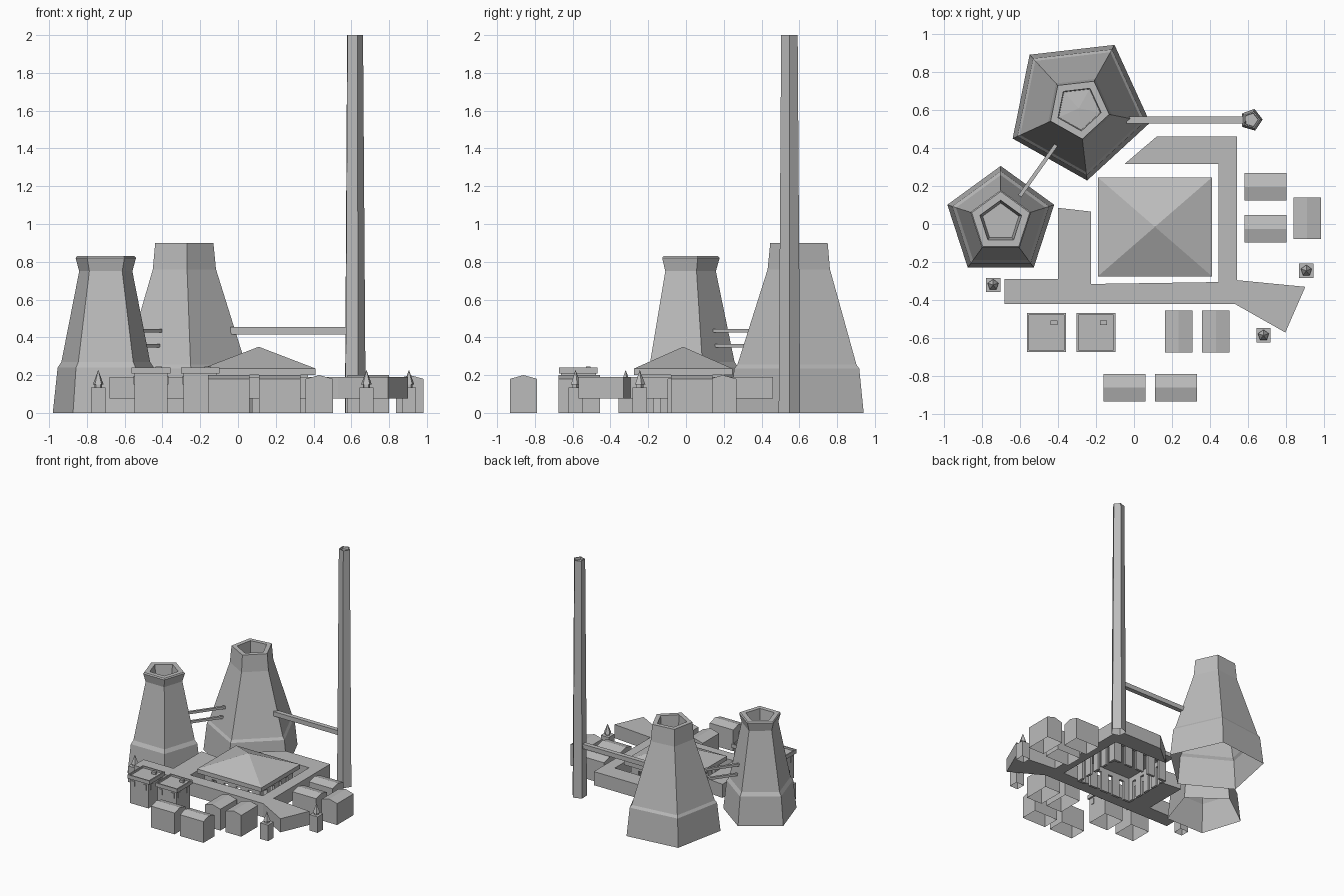
import bpy, bmesh, math
from mathutils import Vector

if "Cube" in bpy.data.objects:
    bpy.data.objects.remove(bpy.data.objects["Cube"], do_unlink=True)

mat = bpy.data.materials.new("concrete_grey")
mat.use_nodes = True
grey = (0.5, 0.5, 0.5, 1)
mat.diffuse_color = grey
mat.node_tree.nodes["Principled BSDF"].inputs["Base Color"].default_value = grey


def finish(name, bm):
    me = bpy.data.meshes.new(name)
    bm.to_mesh(me)
    bm.free()
    me.materials.append(mat)
    ob = bpy.data.objects.new(name, me)
    bpy.context.collection.objects.link(ob)
    return ob


def loft(name, rings, apex=None, bottom=False, top=True):
    """Skin a stack of rings; close the top with a cap or a fan to an apex."""
    bm = bmesh.new()
    loops = [[bm.verts.new(p) for p in r] for r in rings]
    n = len(loops[0])
    for a, b in zip(loops, loops[1:]):
        for i in range(n):
            j = (i + 1) % n
            bm.faces.new((a[i], a[j], b[j], b[i]))
    if apex:
        tip = bm.verts.new(apex)
        for i in range(n):
            bm.faces.new((loops[-1][i], loops[-1][(i + 1) % n], tip))
    elif top:
        bm.faces.new(loops[-1])
    if bottom:
        bm.faces.new(loops[0][::-1])
    return finish(name, bm)


def penta(x, y, z, r, turn):
    angles = [math.radians(turn + 72 * k) for k in range(5)]
    return [(x + r * math.cos(a), y + r * math.sin(a), z) for a in angles]


def rect(x, y, z, w, d):
    return [(x + sx * w / 2, y + sy * d / 2, z)
            for sx, sy in ((-1, -1), (1, -1), (1, 1), (-1, 1))]


def box(name, x, y, w, d, z0, z1, bottom=True):
    return loft(name, [rect(x, y, z0, w, d), rect(x, y, z1, w, d)], bottom=bottom)


def beam(name, a, b, size):
    """Square bar between two points."""
    a, b = Vector(a), Vector(b)
    side = (b - a).cross(Vector((0, 0, 1))).normalized() * size / 2
    up = Vector((0, 0, size / 2))
    rings = [[p - side - up, p + side - up, p + side + up, p - side + up] for p in (a, b)]
    return loft(name, rings, bottom=True)


def tower(name, x, y, turn, profile, floor):
    rings = [penta(x, y, z, r, turn) for r, z in profile]
    return loft(name, rings, apex=(x, y, floor))


# Cooling towers: skirt, sloped ledge, tapering body, collar and hollow mouth
tower("large_cooling_tower", -0.29, 0.608, 60.6,
      [(0.382, 0), (0.355, 0.235), (0.338, 0.255), (0.177, 0.76),
       (0.163, 0.9), (0.12, 0.9), (0.115, 0.79)], 0.8)
tower("small_cooling_tower", -0.7, 0.01, 90,
      [(0.295, 0), (0.268, 0.24), (0.247, 0.27), (0.148, 0.75),
       (0.168, 0.82), (0.16, 0.83), (0.115, 0.83), (0.1, 0.7)], 0.7)

# Tall chimney
tower("chimney", 0.616, 0.547, 2,
      [(0.06, 0), (0.046, 2), (0.038, 2), (0.036, 1.98)], 1.98)

# Pipes
beam("chimney_duct", (-0.04, 0.547, 0.435), (0.6, 0.547, 0.435), 0.038)
for z in (0.435, 0.355):
    beam("tower_pipe", (-0.605, 0.14, z), (-0.41, 0.415, z), 0.02)

# Main hall: overhanging pyramid roof on rows of piers
cx, cy = 0.11, -0.015
loft("hall_roof", [rect(cx, cy, 0.2, 0.6, 0.52), rect(cx, cy, 0.235, 0.6, 0.52)],
     apex=(cx, cy, 0.35), bottom=True)
for s in (-1, 1):
    box("hall_lintel", cx, cy + s * 0.21, 0.52, 0.02, 0.16, 0.2)
    box("hall_side_lintel", cx + s * 0.25, cy, 0.02, 0.4, 0.16, 0.2)
    for k in range(-2, 3):
        box("hall_pier", cx + k * 0.112, cy + s * 0.21, 0.07, 0.02, 0, 0.16)
        box("hall_side_pier", cx + s * 0.25, cy + k * 0.092, 0.02, 0.055, 0, 0.16)

# Raised gallery running around the hall
outline = [(-.68, -.42), (.53, -.42), (.795, -.57), (.9, -.33), (.54, -.295),
           (.54, .46), (.12, .46), (-.05, .315), (.445, .315), (.445, -.305),
           (-.225, -.315), (-.225, .065), (-.4, .085), (-.4, -.29), (-.68, -.29)]
loft("gallery", [[(x, y, z) for x, y in outline] for z in (0.075, 0.19)], bottom=True)


# Small houses with low gable roofs, open below
def house(x, y, along_x):
    w, d = (0.22, 0.145) if along_x else (0.145, 0.22)
    bm = bmesh.new()
    lo, hi = ([bm.verts.new(p) for p in rect(x, y, z, w, d)] for z in (0, 0.18))
    if along_x:
        ends = [(x - w / 2, y, 0.2), (x + w / 2, y, 0.2)]
        order = (3, 0, 1, 2)
    else:
        ends = [(x, y - d / 2, 0.2), (x, y + d / 2, 0.2)]
        order = (0, 1, 2, 3)
    r0, r1 = [bm.verts.new(p) for p in ends]
    for i in range(4):
        j = (i + 1) % 4
        bm.faces.new((lo[i], lo[j], hi[j], hi[i]))
    a, b, c, e = [hi[i] for i in order]
    for f in ((a, b, r0), (c, e, r1), (b, c, r1, r0), (e, a, r0, r1)):
        bm.faces.new(f)
    finish("gable_house", bm)


for x, y in ((-0.05, -0.86), (0.22, -0.86), (0.69, 0.195), (0.69, -0.025)):
    house(x, y, True)
for x, y in ((0.235, -0.565), (0.43, -0.565), (0.91, 0.03)):
    house(x, y, False)

# Flat-roofed houses with parapet, windows and roof vent
for x in (-0.46, -0.2):
    y = -0.57
    box("flat_house", x, y, 0.175, 0.185, 0, 0.21, bottom=False)
    loft("flat_house_parapet",
         [rect(x, y, z, w, w) for w, z in
          ((0.175, 0.208), (0.205, 0.208), (0.205, 0.24), (0.185, 0.24), (0.185, 0.225))])
    box("roof_vent", x + 0.04, y + 0.052, 0.036, 0.024, 0.22, 0.245)
    for s in (-1, 1):
        for t in (-1, 1):
            box("window", x + s * 0.055, y + t * 0.094, 0.028, 0.008, 0.15, 0.195)
            box("side_window", x + t * 0.089, y + s * 0.055, 0.008, 0.028, 0.15, 0.195)

# Little watchtowers with five-sided spires
for x, y in ((-0.74, -0.32), (0.905, -0.245), (0.68, -0.585)):
    box("watchtower", x, y, 0.075, 0.075, 0, 0.135, bottom=False)
    loft("watchtower_spire",
         [penta(x, y, z, r, 90) for r, z in ((0.02, 0.135), (0.02, 0.15), (0.03, 0.15))],
         apex=(x, y, 0.228))
